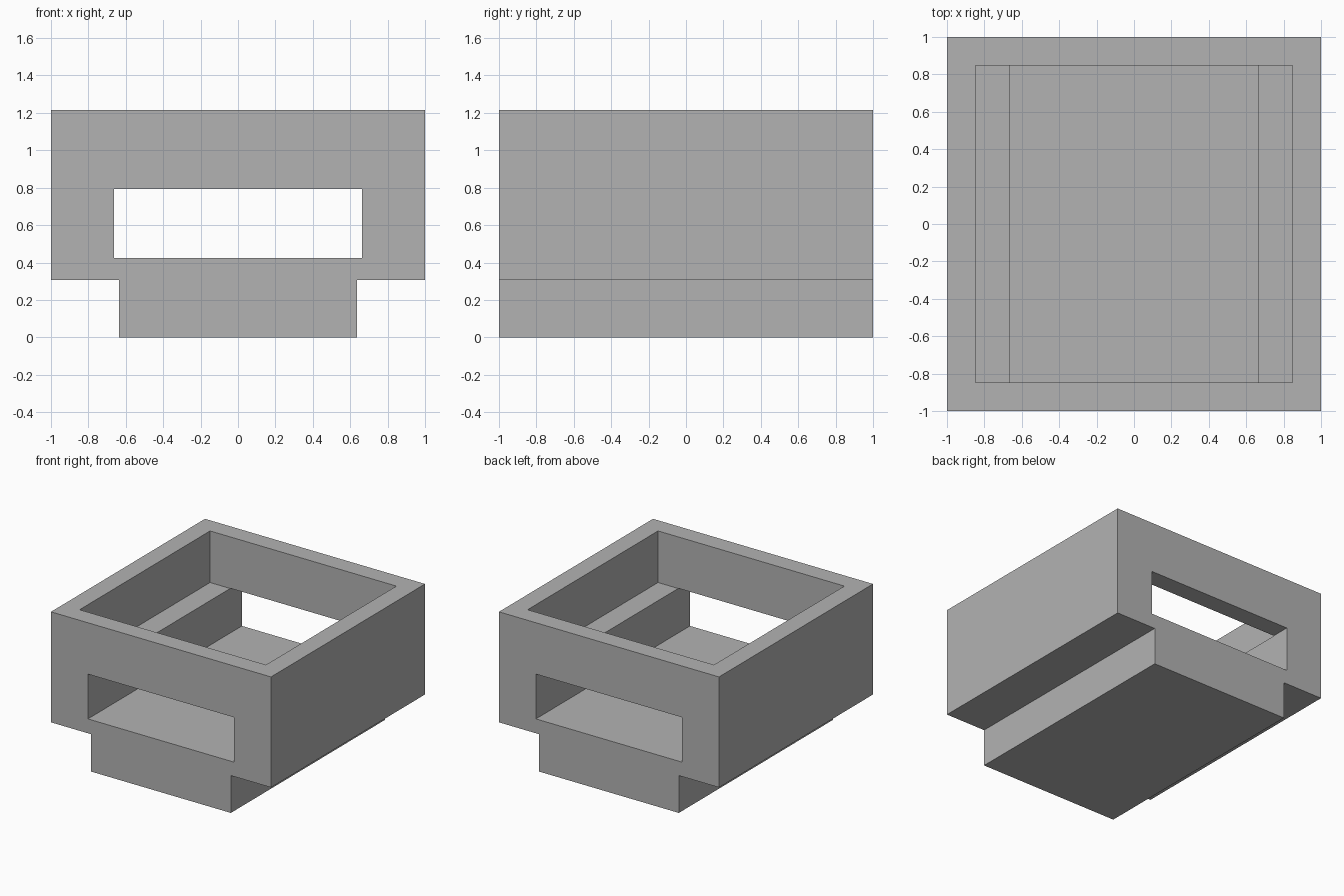
import bpy
import bmesh

cube = bpy.data.objects.get("Cube")
if cube:
    bpy.data.objects.remove(cube, do_unlink=True)

grey = bpy.data.materials.new("plain_grey")
grey.use_nodes = True
colour = (0.45, 0.45, 0.45, 1)
grey.diffuse_color = colour
grey.node_tree.nodes["Principled BSDF"].inputs["Base Color"].default_value = colour


def extrude_profile(name, points, y0, y1):
    """Solid made by sweeping an x-z outline along y."""
    bm = bmesh.new()
    face = bm.faces.new([bm.verts.new((x, y0, z)) for x, z in points])
    swept = bmesh.ops.extrude_face_region(bm, geom=[face])["geom"]
    verts = [v for v in swept if isinstance(v, bmesh.types.BMVert)]
    bmesh.ops.translate(bm, verts=verts, vec=(0, y1 - y0, 0))
    bmesh.ops.recalc_face_normals(bm, faces=bm.faces)
    mesh = bpy.data.meshes.new(name)
    bm.to_mesh(mesh)
    bm.free()
    mesh.materials.append(grey)
    obj = bpy.data.objects.new(name, mesh)
    bpy.context.collection.objects.link(obj)
    return obj


def cut_box(body, name, half_x, half_y, z0, z1):
    """Subtract a centred box from the body."""
    outline = [(-half_x, z0), (half_x, z0), (half_x, z1), (-half_x, z1)]
    cutter = extrude_profile(name, outline, -half_y, half_y)
    cutter.hide_render = True
    cutter.hide_set(True)
    mod = body.modifiers.new(name, "BOOLEAN")
    mod.operation = "DIFFERENCE"
    mod.solver = "EXACT"
    mod.object = cutter


# Stepped body: wide upper block on a narrower foot
half = [(0.635, 0), (0.635, 0.307), (1, 0.307), (1, 1.215)]
outline = half + [(-x, z) for x, z in reversed(half)]
body = extrude_profile("housing", outline, -1, 1)

# Slot running front to back, and the square well open at the top
cut_box(body, "slot_cutter", 0.664, 1.2, 0.425, 0.793)
cut_box(body, "well_cutter", 0.847, 0.847, 0.791, 1.4)

# Apply the cuts, then remove the cutters
bpy.context.view_layer.objects.active = body
for mod in list(body.modifiers):
    cutter = mod.object
    bpy.ops.object.modifier_apply(modifier=mod.name)
    bpy.data.objects.remove(cutter, do_unlink=True)
